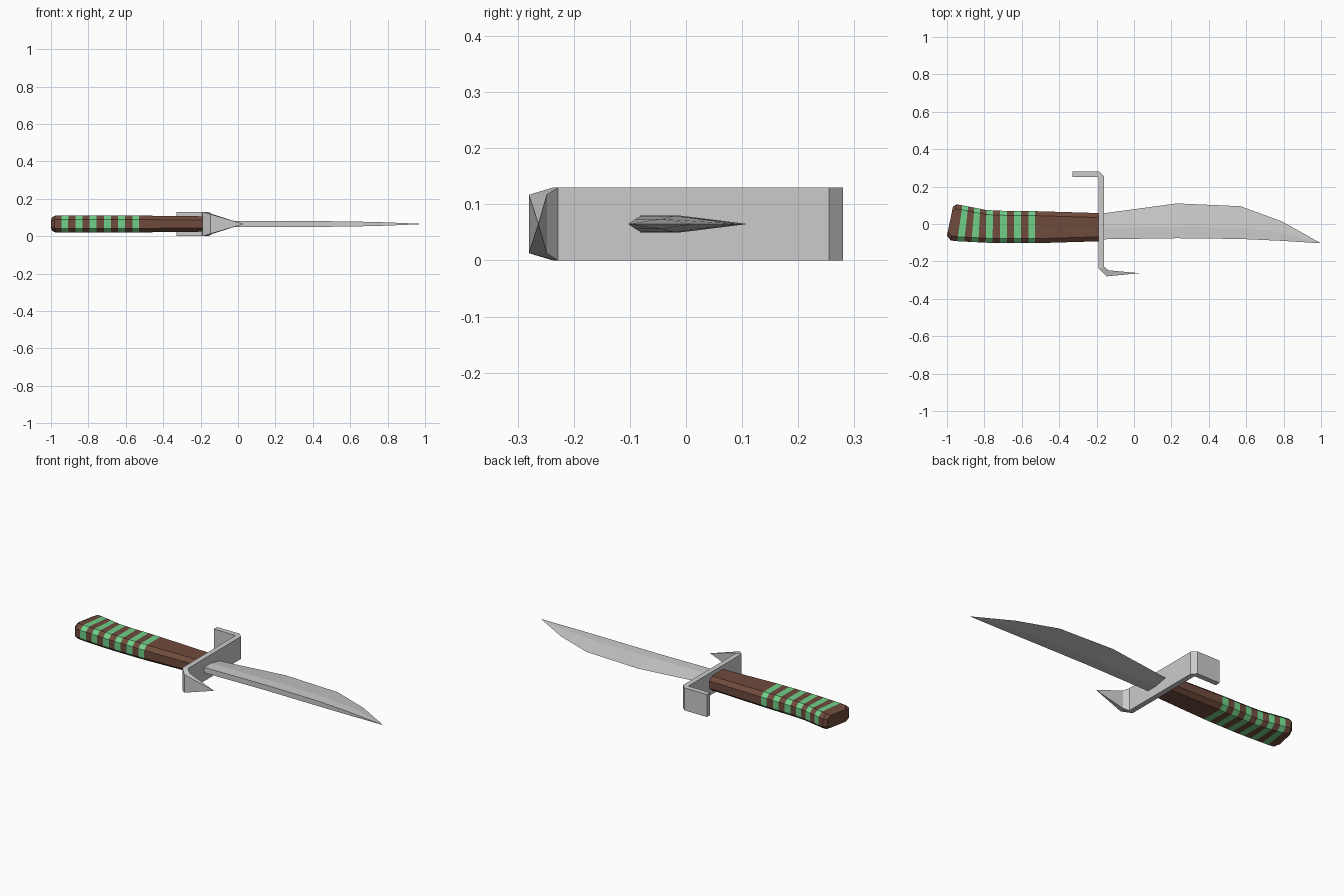
import bpy, bmesh

if "Cube" in bpy.data.objects:
    bpy.data.objects.remove(bpy.data.objects["Cube"])

MID = 0.065  # height of the dagger's centre plane


def material(name, rgb):
    m = bpy.data.materials.new(name)
    m.diffuse_color = (*rgb, 1)
    m.use_nodes = True
    m.node_tree.nodes["Principled BSDF"].inputs["Base Color"].default_value = m.diffuse_color
    return m


def loft(name, rings, mats=(), band=lambda i: 0):
    """Skin a list of equal-length rings; single-point rings make a tip."""
    bm = bmesh.new()
    loops = [[bm.verts.new(p) for p in r] for r in rings]
    for i, (a, b) in enumerate(zip(loops, loops[1:])):
        n = len(a)
        for k in range(n):
            j = (k + 1) % n
            quad = [a[k], a[j], b[0]] if len(b) == 1 else [a[k], a[j], b[j], b[k]]
            bm.faces.new(quad).material_index = band(i)
    for end in (loops[0], loops[-1]):
        if len(end) > 2:
            bm.faces.new(end)
    bmesh.ops.recalc_face_normals(bm, faces=bm.faces)
    me = bpy.data.meshes.new(name)
    bm.to_mesh(me)
    bm.free()
    for m in mats:
        me.materials.append(m)
    ob = bpy.data.objects.new(name, me)
    bpy.context.collection.objects.link(ob)
    return ob


def lerp(table, x):
    for (x0, *a), (x1, *b) in zip(table, table[1:]):
        if x <= x1:
            t = (x - x0) / (x1 - x0)
            return [p + (q - p) * t for p, q in zip(a, b)]
    return table[-1][1:]


# Handle: octagonal loft, slanted toward the pommel, with painted bands
# columns: x, y low, y high, slant of the top edge, half height
shape = [(-1.0, -0.062, 0.092, 0.032, 0.036), (-0.98, -0.088, 0.105, 0.031, 0.045),
         (-0.945, -0.092, 0.1, 0.027, 0.046), (-0.795, -0.1, 0.075, 0.004, 0.046),
         (-0.72, -0.102, 0.071, 0, 0.046), (-0.54, -0.103, 0.069, 0, 0.045),
         (-0.17, -0.092, 0.058, 0, 0.041)]
stations = [-1.0, -0.98]
for i in range(6):
    x = -0.945 + 0.076 * i
    stations += [x, x + 0.037]
stations.append(-0.17)


def octagon(x):
    lo, hi, slant, h = lerp(shape, x)
    c, v = 0.024, h * 0.52
    outline = [(lo, -v), (lo + c, -h), (hi - c, -h), (hi, -v),
               (hi, v), (hi - c, h), (lo + c, h), (lo, v)]
    return [(x + slant * (y - lo) / (hi - lo), y, MID + z) for y, z in outline]


brown = material("brown_wood", (0.16, 0.07, 0.045))
green = material("green_band", (0.16, 0.63, 0.25))
loft("handle", [octagon(x) for x in stations], (brown, green),
     lambda i: 1 if i >= 2 and i % 2 == 0 and i < 13 else 0)

# Crossguard: flat strip bent into a hook on one side and a spike on the other
# columns: outer x, y, inner x, y, half height
strip = [(-0.33, 0.28, -0.33, 0.25, 0.065), (-0.185, 0.28, -0.193, 0.25, 0.065),
         (-0.16, 0.255, -0.19, 0.247, 0.065), (-0.16, -0.228, -0.19, -0.237, 0.065),
         (-0.135, -0.248, -0.147, -0.28, 0.052)]
guard = [[(a, b, MID - h), (c, d, MID - h), (c, d, MID + h), (a, b, MID + h)]
         for a, b, c, d, h in strip]
loft("crossguard", guard + [[(0.03, -0.263, MID)]])

# Blade: flat spine, ridge, then a bevel down to the cutting edge
# columns: x, spine y, ridge y, edge y, half thickness
cuts = [(-0.18, -0.082, -0.02, 0.055, 0.0155), (0.23, -0.076, -0.015, 0.11, 0.0155),
        (0.57, -0.08, -0.02, 0.095, 0.0145), (0.79, -0.09, -0.045, 0.014, 0.009)]
blade = [[(x, s, MID - t), (x, r, MID - t), (x, e, MID), (x, r, MID + t), (x, s, MID + t)]
         for x, s, r, e, t in cuts]
loft("blade", blade + [[(1.0, -0.103, MID)]])
